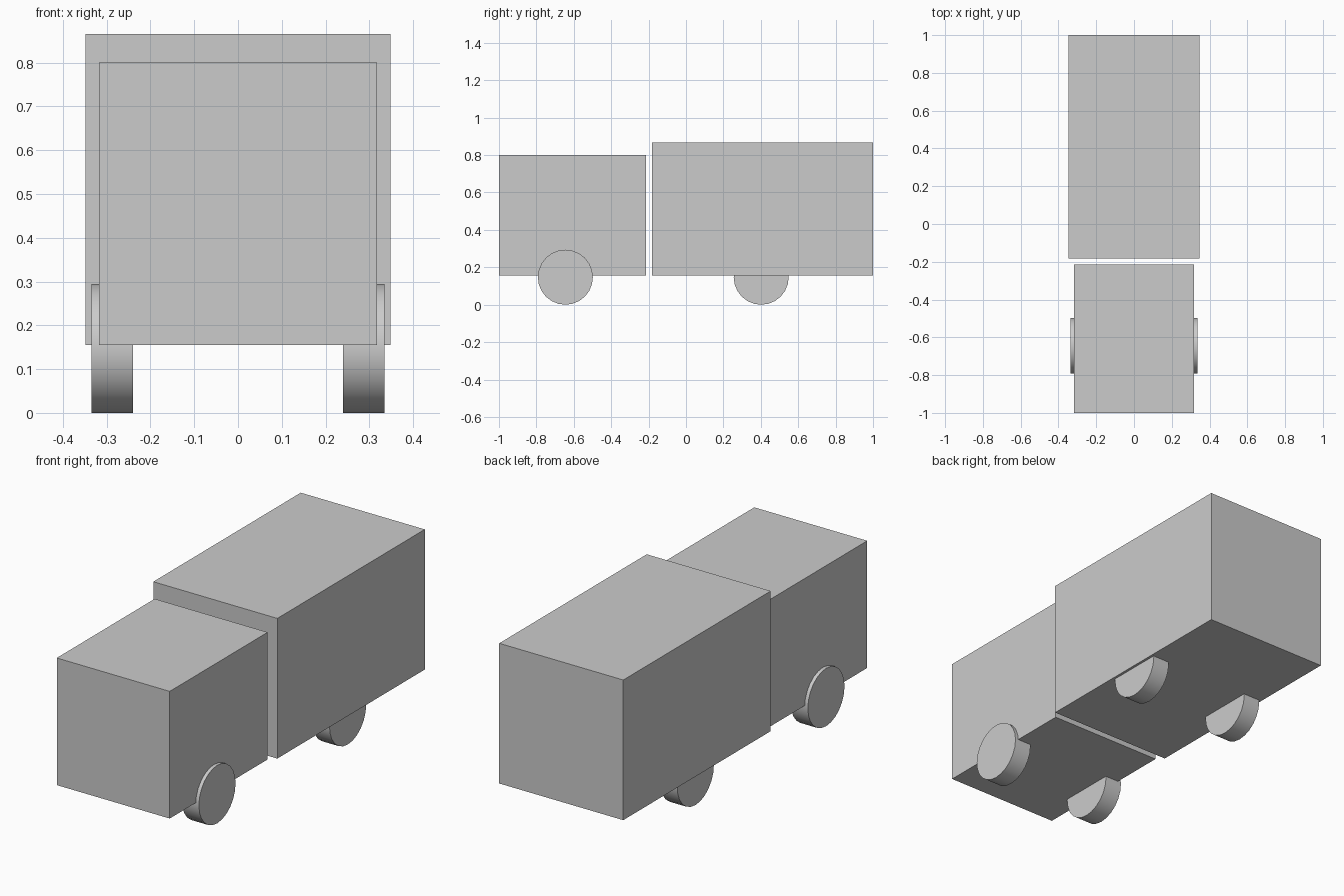
import bpy
import math

if "Cube" in bpy.data.objects:
    bpy.data.objects.remove(bpy.data.objects["Cube"])


def box(name, x_half, y0, y1, z0, z1):
    bpy.ops.mesh.primitive_cube_add(size=1, location=(0, (y0 + y1) / 2, (z0 + z1) / 2))
    ob = bpy.context.object
    ob.name = name
    ob.scale = (2 * x_half, y1 - y0, z1 - z0)
    bpy.ops.object.transform_apply(location=False, rotation=False, scale=True)
    return ob


def wheel(name, x, y, radius=0.147, width=0.095):
    bpy.ops.mesh.primitive_cylinder_add(vertices=24, radius=radius, depth=width,
                                        location=(x, y, radius),
                                        rotation=(0, math.pi / 2, 0))
    bpy.context.object.name = name
    bpy.ops.object.shade_smooth_by_angle(angle=math.radians(30))


# Cab and cargo body, separated by a narrow gap
box("cab", 0.317, -1.0, -0.215, 0.155, 0.80)
box("cargo_box", 0.348, -0.182, 1.0, 0.155, 0.866)

# Wheels, mirrored left and right on both axles
for axle, y in (("front", -0.645), ("rear", 0.402)):
    for side, sign in (("left", 1), ("right", -1)):
        wheel(f"{axle}_{side}_wheel", sign * 0.2875, y)
